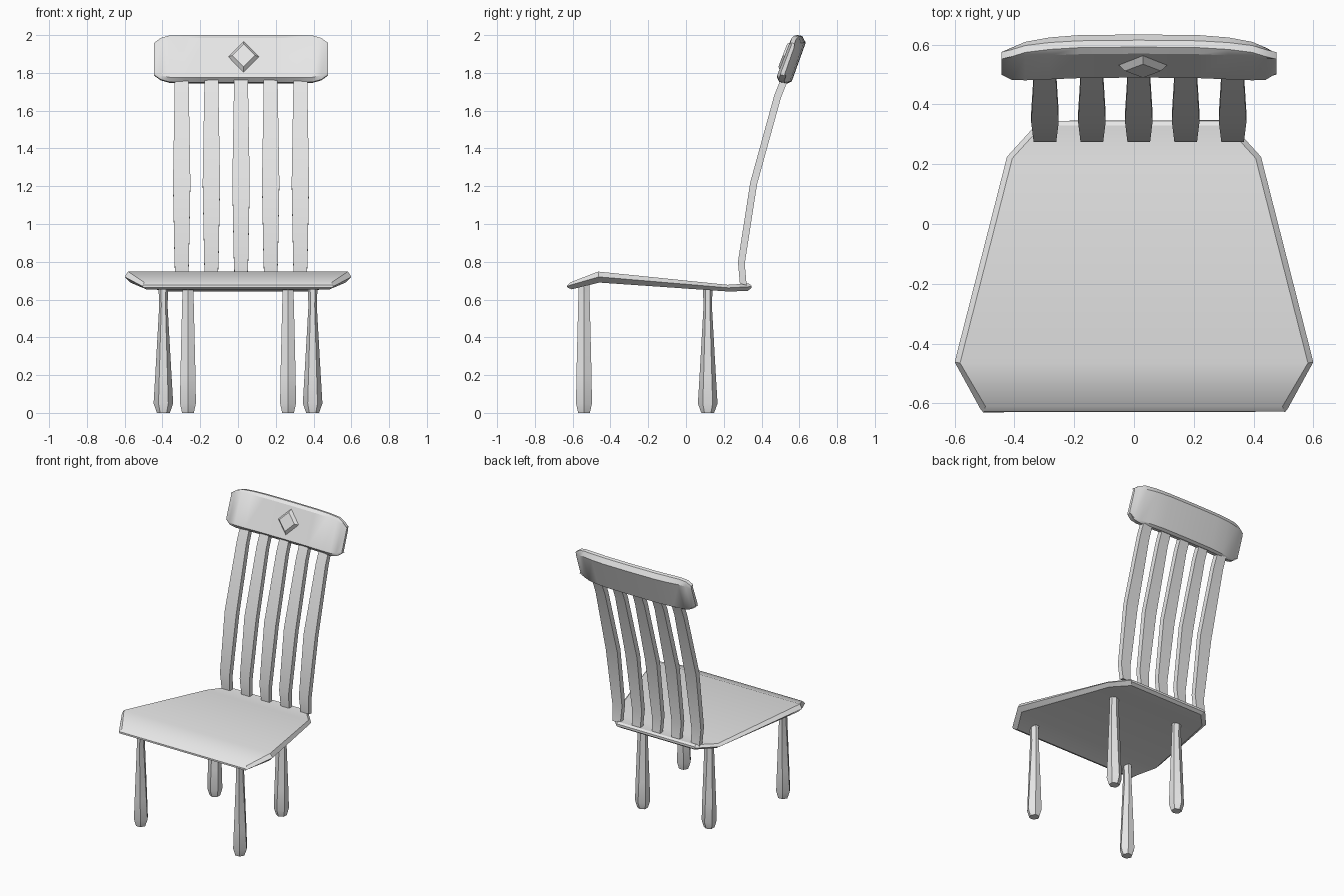
import bpy, math

cube = bpy.data.objects.get("Cube")
if cube:
    bpy.data.objects.remove(cube, do_unlink=True)

grey = bpy.data.materials.new("plain_grey")
grey.use_nodes = True
GREY = (0.8, 0.8, 0.8, 1)
grey.diffuse_color = GREY
grey.node_tree.nodes["Principled BSDF"].inputs["Base Color"].default_value = GREY


def loft(name, rings, smooth=True):
    """Skin a list of equal rings of points and cap both ends."""
    n = len(rings[0])
    verts = [p for ring in rings for p in ring]
    faces = [(r * n + i, r * n + (i + 1) % n, (r + 1) * n + (i + 1) % n, (r + 1) * n + i)
             for r in range(len(rings) - 1) for i in range(n)]
    faces += [tuple(reversed(range(n))), tuple(range(len(verts) - n, len(verts)))]
    mesh = bpy.data.meshes.new(name)
    mesh.from_pydata(verts, [], faces)
    mesh.materials.append(grey)
    obj = bpy.data.objects.new(name, mesh)
    bpy.context.collection.objects.link(obj)
    bpy.ops.object.select_all(action="DESELECT")
    obj.select_set(True)
    bpy.context.view_layer.objects.active = obj
    bpy.ops.object.mode_set(mode="EDIT")
    bpy.ops.mesh.select_all(action="SELECT")
    bpy.ops.mesh.normals_make_consistent(inside=False)
    bpy.ops.object.mode_set(mode="OBJECT")
    if smooth:
        bpy.ops.object.shade_smooth_by_angle(angle=math.radians(30))
    return obj


# Seat: bent slab lofted front to back, each section a hexagon with a rim
# y at top / rim / bottom, half width at the rim, z at top / rim / bottom
def seat_section(ys, w, zs, inset_top=0.018, inset_low=0.03):
    (yt, ym, yb), (zt, zm, zb) = ys, zs
    return [(-w, ym, zm), (-w + inset_top, yt, zt), (w - inset_top, yt, zt),
            (w, ym, zm), (w - inset_low, yb, zb), (-w + inset_low, yb, zb)]


seat = loft("seat", [
    seat_section((-0.628, -0.63, -0.628), 0.505, (0.676, 0.67, 0.664), 0.003, 0.003),
    seat_section((-0.61, -0.617, -0.605), 0.515, (0.692, 0.675, 0.654)),
    seat_section((-0.465, -0.462, -0.46), 0.6, (0.748, 0.72, 0.69)),
    seat_section((0.22, 0.225, 0.22), 0.425, (0.678, 0.662, 0.643)),
    seat_section((0.33, 0.335, 0.325), 0.325, (0.685, 0.668, 0.645)),
    seat_section((0.345, 0.348, 0.345), 0.315, (0.676, 0.668, 0.66), 0.003, 0.003),
])

# Legs: tapered hexagonal posts; half size along the wide and narrow axis by height
LEG = [(0, 0.034, 0.031), (0.05, 0.052, 0.042), (0.2, 0.043, 0.04),
       (0.57, 0.022, 0.031), (0.64, 0.025, 0.029)]


def leg(name, x, y, top, wide_along_x):
    rings = []
    for z, wide, narrow in LEG + [(top, 0.026, 0.029)]:
        ring = []
        for k in range(6):
            a = math.pi * k / 3
            u, v = wide * math.cos(a), narrow * math.sin(a) / math.sin(math.pi / 3)
            ring.append((x + u, y + v, z) if wide_along_x else (x + v, y + u, z))
        rings.append(ring)
    return loft(name, rings)


for side, s in (("left", 1), ("right", -1)):
    leg("front_leg_" + side, s * 0.395, -0.54, 0.69, True)
    leg("rear_leg_" + side, s * 0.265, 0.115, 0.665, False)

# Back slats: five bent boards (z, front y, half width)
MID = 0.016
SLAT = [(0.685, 0.285, 0.032), (0.8, 0.275, 0.038), (1.22, 0.34, 0.046),
        (1.68, 0.467, 0.038), (1.8, 0.515, 0.036)]
for i in range(5):
    x = MID + (i - 2) * 0.157
    loft("back_slat_%d" % (i + 1),
         [[(x - w, y, z), (x + w, y, z), (x + w, y + 0.036, z - 0.01), (x - w, y + 0.036, z - 0.01)]
          for z, y, w in SLAT])

# Top rail: leaning section swept sideways with its ends curving forward
SECTION = [(0.49, 1.775), (0.57, 1.985), (0.592, 2.0), (0.615, 1.995),
           (0.634, 1.96), (0.56, 1.755), (0.54, 1.745), (0.51, 1.75)]
# half position, front shift, back shift, height scale
STATIONS = [(0, 0, 0, 1), (0.2, -0.002, -0.002, 1), (0.3, -0.006, -0.01, 1),
            (0.38, -0.01, -0.024, 0.98), (0.425, -0.012, -0.04, 0.88),
            (0.46, 0.002, -0.052, 0.68)]
CENTRE_Z, LEAN = 1.872, 0.38


def rail_section(u, front, back, scale):
    ring = []
    for i, (y, z) in enumerate(SECTION):
        nz = CENTRE_Z + (z - CENTRE_Z) * scale
        shift = front if i < 2 else back if 3 < i < 6 else (front + back) / 2
        ring.append((MID + u, y + (nz - z) * LEAN + shift, nz))
    return ring


rail = loft("top_rail",
            [rail_section(-u, f, b, s) for u, f, b, s in reversed(STATIONS)]
            + [rail_section(u, f, b, s) for u, f, b, s in STATIONS[1:]])


# Diamond boss: shallow raised frustum on the front of the rail
def diamond(half, out):
    cx, cy, cz = 0.03, 0.532 - out, 1.885 + out * LEAN
    return [(cx + half * dx, cy + half * dz * LEAN, cz + half * dz)
            for dx, dz in ((1, 0), (0, 1), (-1, 0), (0, -1))]


loft("diamond_boss", [diamond(0.082, -0.01), diamond(0.082, 0), diamond(0.06, 0.02)], smooth=False)
